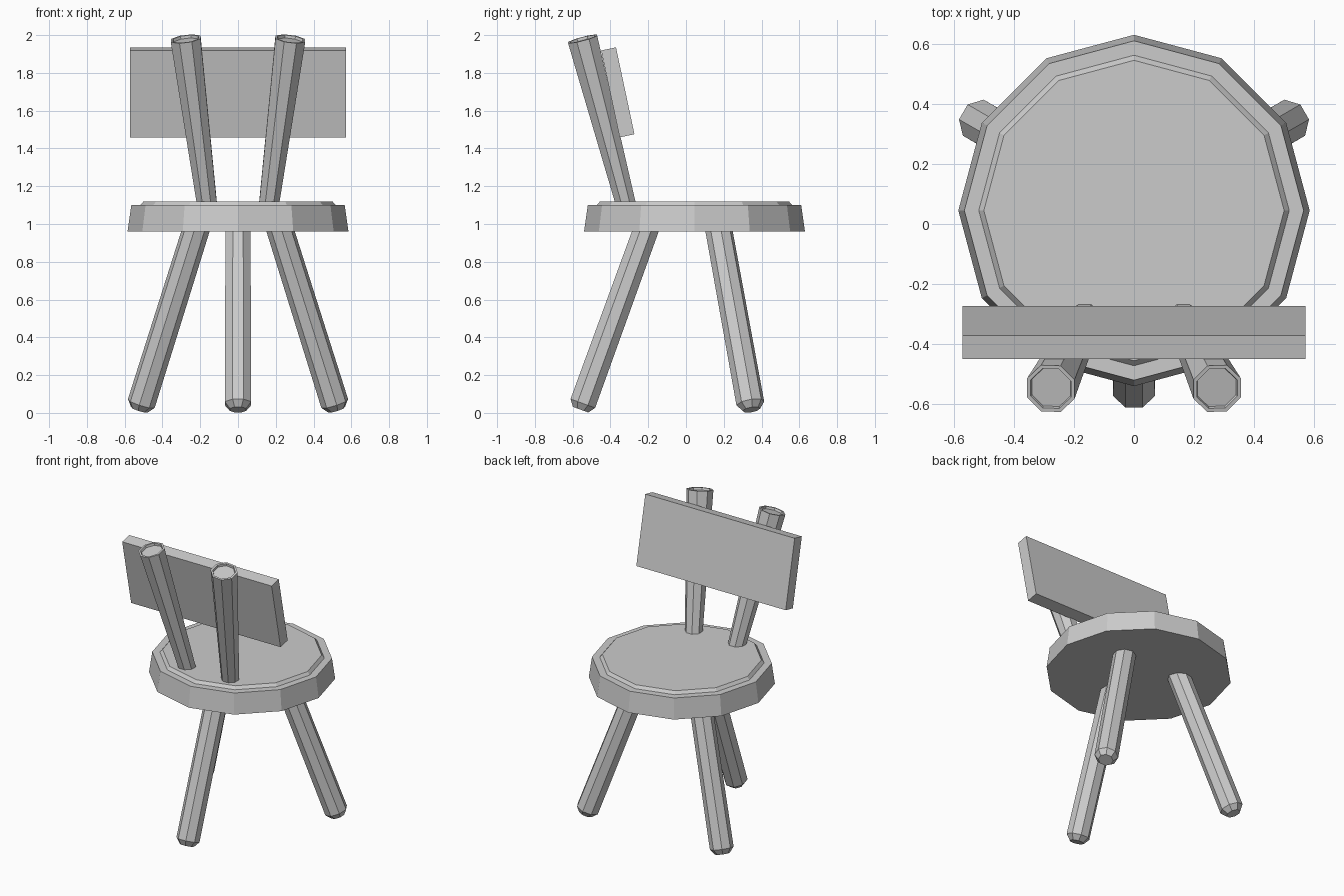
import bpy, math
from mathutils import Vector, Matrix

cube = bpy.data.objects.get("Cube")
if cube:
    bpy.data.objects.remove(cube, do_unlink=True)

grey = bpy.data.materials.new("plain_grey")
grey.use_nodes = True
colour = (0.6, 0.6, 0.6, 1)
grey.diffuse_color = colour
grey.node_tree.nodes["Principled BSDF"].inputs["Base Color"].default_value = colour

CENTRE = Vector((0, 0.045, 0))  # seat axis


def make_object(name, verts, faces):
    mesh = bpy.data.meshes.new(name)
    mesh.from_pydata(verts, [], faces)
    mesh.materials.append(grey)
    obj = bpy.data.objects.new(name, mesh)
    bpy.context.collection.objects.link(obj)
    return obj


def lathe(name, profile, sides, matrix, phase=0.0):
    """Rings of (radius, height), listed bottom to top, closed by flat caps."""
    verts, faces = [], []
    for r, h in profile:
        for i in range(sides):
            a = math.tau * (i + phase) / sides
            verts.append(matrix @ Vector((r * math.cos(a), r * math.sin(a), h)))
    for k in range(len(profile) - 1):
        for i in range(sides):
            j = (i + 1) % sides
            a, b = k * sides, (k + 1) * sides
            faces.append((a + i, a + j, b + j, b + i))
    faces.append(tuple(reversed(range(sides))))
    faces.append(tuple(range(len(verts) - sides, len(verts))))
    return make_object(name, verts, faces)


def along(start, end, side):
    """Frame at start with z towards end and x close to side."""
    z = (end - start).normalized()
    y = z.cross(side).normalized()
    x = y.cross(z)
    frame = Matrix((x, y, z)).transposed().to_4x4()
    return Matrix.Translation(start) @ frame, (end - start).length


# Seat: twelve-sided slab with a slightly raised panel
lathe("seat", [(0.585, 0.96), (0.565, 1.10), (0.517, 1.10), (0.5, 1.12)],
      12, Matrix.Translation(CENTRE))

# Three splayed legs with chamfered feet
for name, angle in (("leg_left", 30), ("leg_right", 150), ("leg_centre", 270)):
    a = math.radians(angle)
    out = Vector((math.cos(a), math.sin(a), 0))
    foot = CENTRE + out * 0.603 + Vector((0, 0, 0.017))
    top = CENTRE + out * 0.246 + Vector((0, 0, 1.0))
    frame, length = along(foot, top, Vector((-out.y, out.x, 0)))
    lathe(name, [(0.047, 0), (0.075, 0.035), (0.072, length)], 8, frame, 0.5)

# Two flared back posts with recessed tops
for name, s in (("post_left", 1), ("post_right", -1)):
    base = Vector((s * 0.157, -0.304, 1.05))
    top = Vector((s * 0.277, -0.548, 1.98))
    frame, length = along(base, top, Vector((1, 0, 0)))
    lathe(name, [(0.055, 0), (0.086, length), (0.073, length),
                 (0.07, length - 0.015)], 8, frame, 0.5)

# Tilted backrest board
board = Matrix.Translation((0, -0.361, 1.697)) @ Matrix.Rotation(math.radians(12), 4, "X")
half = (0.571, 0.04, 0.235)
corners = [board @ Vector((x * half[0], y * half[1], z * half[2]))
           for z in (-1, 1) for x, y in ((-1, -1), (1, -1), (1, 1), (-1, 1))]
make_object("backrest", corners,
            [(3, 2, 1, 0), (4, 5, 6, 7)]
            + [(i, (i + 1) % 4, (i + 1) % 4 + 4, i + 4) for i in range(4)])
